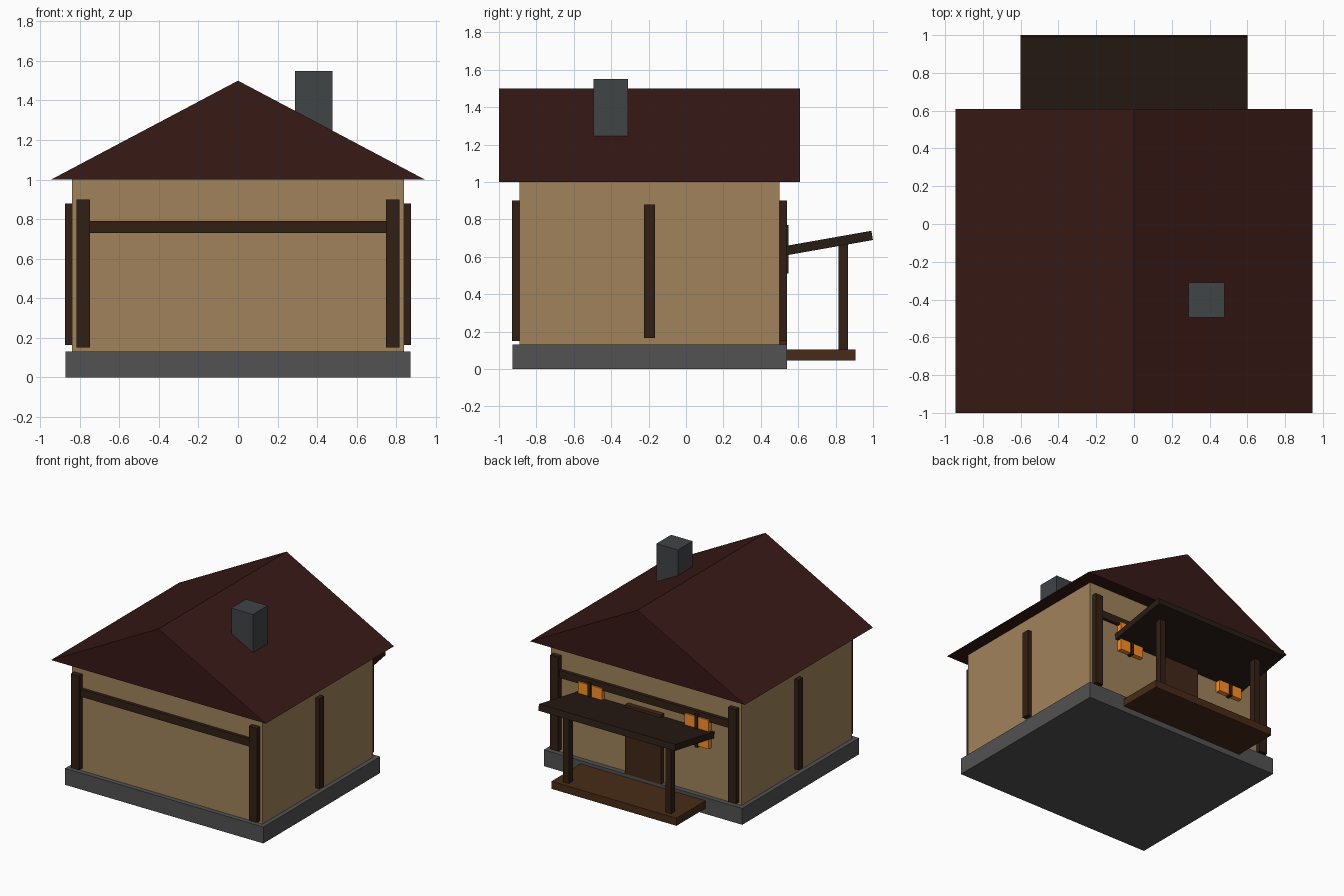
import bpy, bmesh, math
from mathutils import Matrix

if "Cube" in bpy.data.objects:
    bpy.data.objects.remove(bpy.data.objects["Cube"])


def mat(name, r, g, b):
    m = bpy.data.materials.new(name)
    m.diffuse_color = (r, g, b, 1)
    m.use_nodes = True
    m.node_tree.nodes["Principled BSDF"].inputs["Base Color"].default_value = m.diffuse_color
    return m


STONE = mat("stone", 0.084, 0.084, 0.084)
SLATE = mat("slate", 0.051, 0.058, 0.062)
PLASTER = mat("plaster", 0.35, 0.226, 0.105)
TIMBER = mat("timber", 0.032, 0.0144, 0.0072)
ROOF = mat("roof_tile", 0.038, 0.0098, 0.0077)
PORCH = mat("porch_roof", 0.022, 0.0116, 0.0075)
DECK = mat("deck_wood", 0.064, 0.0243, 0.0086)
DOOR = mat("door_wood", 0.055, 0.02, 0.0086)
GLOW = mat("lit_glass", 1.0, 0.28, 0.021)


def finish(name, bm, material):
    bmesh.ops.recalc_face_normals(bm, faces=bm.faces)
    me = bpy.data.meshes.new(name)
    bm.to_mesh(me)
    bm.free()
    me.materials.append(material)
    ob = bpy.data.objects.new(name, me)
    bpy.context.collection.objects.link(ob)
    return ob


def box(name, x, y, z, material):
    """Box from (min, max) ranges on each axis."""
    bm = bmesh.new()
    size = [b - a for a, b in (x, y, z)]
    mid = [(a + b) / 2 for a, b in (x, y, z)]
    bmesh.ops.create_cube(bm, size=1, matrix=Matrix.Translation(mid) @ Matrix.Diagonal((*size, 1)))
    return finish(name, bm, material)


def around(c, w):
    return (c - w / 2, c + w / 2)


# Foundation and walls
box("foundation", (-0.873, 0.873), (-0.928, 0.54), (0, 0.13), STONE)
box("walls", (-0.838, 0.838), (-0.89, 0.50), (0.13, 1.0), PLASTER)

# Gable roof: triangle extruded along y
bm = bmesh.new()
tri = bm.faces.new([bm.verts.new((x, -1.0, z)) for x, z in ((-0.945, 1.0), (0.945, 1.0), (0, 1.5))])
ext = bmesh.ops.extrude_face_region(bm, geom=[tri], use_keep_orig=True)
bmesh.ops.translate(bm, vec=(0, 1.61, 0), verts=[v for v in ext["geom"] if isinstance(v, bmesh.types.BMVert)])
finish("main_roof", bm, ROOF)

# Chimney
box("chimney", (0.288, 0.478), (-0.495, -0.31), (1.2, 1.55), SLATE)

# Timber frame: corner posts, cross beams, side posts
for end, wall_y, out in (("front", -0.89, -1), ("back", 0.50, 1)):
    for side, s in (("left", -1), ("right", 1)):
        box(f"{end}_{side}_post", around(s * 0.782, 0.07), around(wall_y + out * 0.002, 0.075), (0.15, 0.90), TIMBER)
    box(f"{end}_beam", (-0.75, 0.75), around(wall_y, 0.05), (0.73, 0.79), TIMBER)
for side, s in (("left", -1), ("right", 1)):
    box(f"{side}_side_post", around(s * 0.838, 0.072), around(-0.195, 0.06), (0.165, 0.88), TIMBER)

# Door and windows on the porch side
box("door", (-0.157, 0.157), (0.49, 0.54), (0.12, 0.68), DOOR)
for side, s in (("left", -1), ("right", 1)):
    box(f"{side}_window", around(s * 0.47, 0.21), (0.49, 0.537), (0.52, 0.75), GLOW)
    box(f"{side}_window_bar", around(s * 0.47, 0.025), (0.49, 0.547), (0.51, 0.77), TIMBER)

# Porch: deck, posts and tilted roof
box("porch_deck", (-0.55, 0.55), (0.505, 0.905), (0.045, 0.105), DECK)
for side, s in (("left", -1), ("right", 1)):
    box(f"{side}_porch_post", around(s * 0.45, 0.05), around(0.84, 0.05), (0.10, 0.67), TIMBER)
porch = box("porch_roof", (-0.6, 0.6), around(0, 0.50), around(0, 0.05), PORCH)
porch.rotation_euler.x = math.radians(10)
porch.location = (0, 0.749, 0.671)
